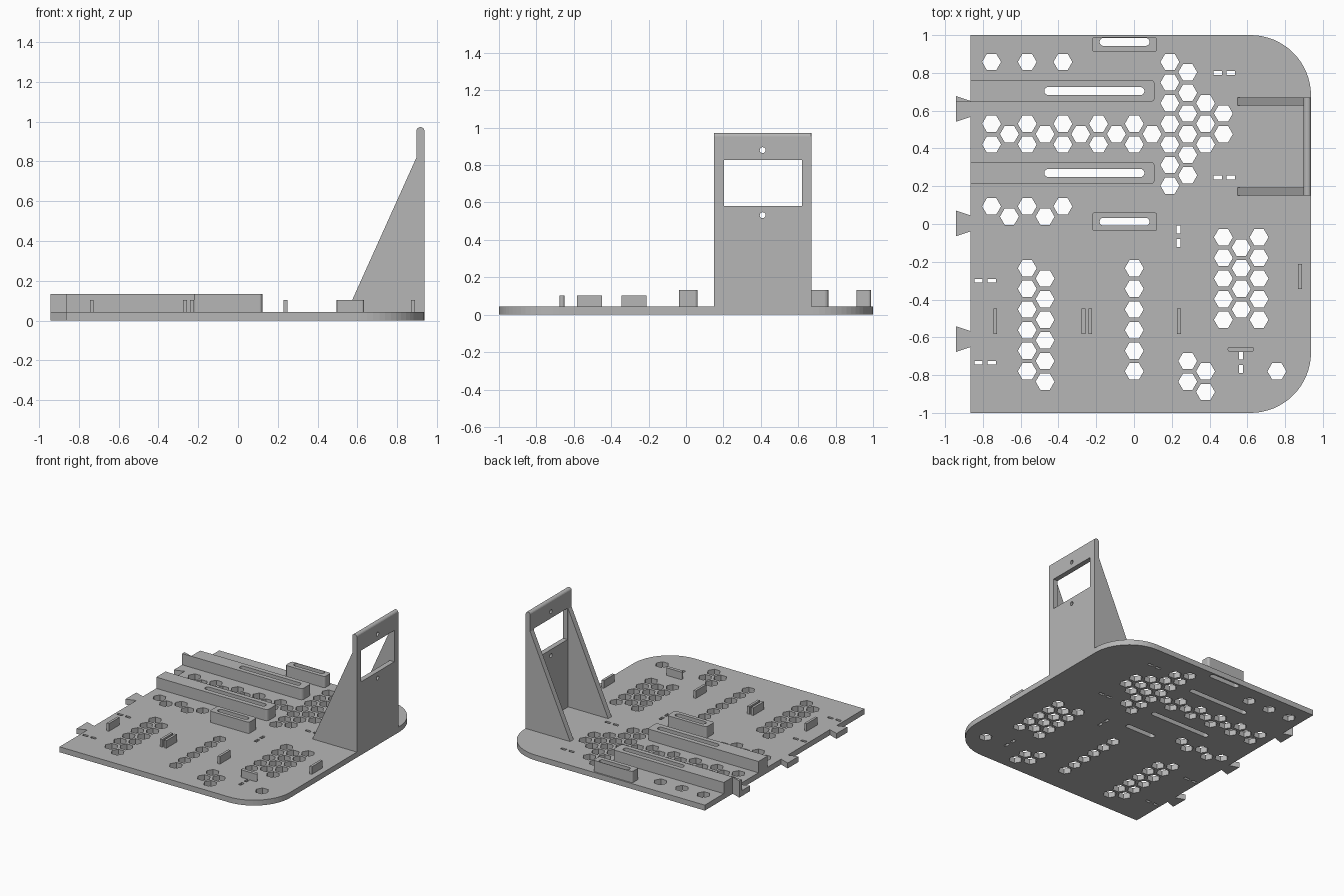
import bpy, bmesh, math
from mathutils import Vector

if "Cube" in bpy.data.objects:
    bpy.data.objects.remove(bpy.data.objects["Cube"])

grey = bpy.data.materials.new("light_grey")
grey.diffuse_color = (0.47, 0.47, 0.47, 1)
grey.use_nodes = True
grey.node_tree.nodes["Principled BSDF"].inputs["Base Color"].default_value = grey.diffuse_color
TOP = 0.043          # plate thickness
RAIL_TOP = 0.132
CLIP_TOP = 0.103


def arc(cx, cy, r, a0, a1, n):
    return [(cx + r * math.cos(math.radians(a0 + (a1 - a0) * i / n)),
             cy + r * math.sin(math.radians(a0 + (a1 - a0) * i / n))) for i in range(n + 1)]


def rect(x0, x1, y0, y1):
    return [(x0, y0), (x1, y0), (x1, y1), (x0, y1)]


def rounded(x0, x1, y0, y1, r, n=5):
    return (arc(x1 - r, y0 + r, r, -90, 0, n) + arc(x1 - r, y1 - r, r, 0, 90, n)
            + arc(x0 + r, y1 - r, r, 90, 180, n) + arc(x0 + r, y0 + r, r, 180, 270, n))


def ngon(cx, cy, r, n):
    return arc(cx, cy, r, 0, 360, n)[:-1]


def prism(name, loops, lo, hi, axis="z"):
    """Extrude an outline with holes (further loops) along an axis."""
    cu = bpy.data.curves.new(name, "CURVE")
    cu.dimensions, cu.fill_mode = "2D", "BOTH"
    cu.extrude = (hi - lo) / 2
    for pts in loops:
        sp = cu.splines.new("POLY")
        sp.points.add(len(pts) - 1)
        sp.use_cyclic_u = True
        for p, (u, v) in zip(sp.points, pts):
            p.co = (u, v, 0, 1)
    tmp = bpy.data.objects.new(name + "_outline", cu)
    bpy.context.collection.objects.link(tmp)
    bpy.context.view_layer.update()
    me = bpy.data.meshes.new_from_object(tmp.evaluated_get(bpy.context.evaluated_depsgraph_get()))
    bpy.data.objects.remove(tmp)
    bpy.data.curves.remove(cu)
    mid = (lo + hi) / 2
    for vert in me.vertices:
        u, v, w = vert.co
        w += mid
        vert.co = {"z": (u, v, w), "x": (w, u, v), "y": (u, w, v)}[axis]
    bm = bmesh.new()
    bm.from_mesh(me)
    bmesh.ops.remove_doubles(bm, verts=bm.verts, dist=1e-5)
    bmesh.ops.dissolve_limit(bm, angle_limit=0.01, verts=bm.verts, edges=bm.edges)
    bmesh.ops.recalc_face_normals(bm, faces=bm.faces)
    for f in bm.faces:
        f.smooth = False
        f.material_index = 0
    bm.to_mesh(me)
    bm.free()
    me.name = name
    me.materials.clear()
    me.materials.append(grey)
    ob = bpy.data.objects.new(name, me)
    bpy.context.collection.objects.link(ob)
    return ob


# Plate outline: rounded right corners, dovetail tabs on the left edge
LEFT, TAB, RIGHT, R = -0.865, -0.942, 0.937, 0.32
outline = [(LEFT, -1)] + arc(RIGHT - R, -1 + R, R, -90, 0, 16) \
    + arc(RIGHT - R, 1 - R, R, 0, 90, 16) + [(LEFT, 1)]
for c in (0.609, 0.003, -0.609):
    outline += [(LEFT, c + 0.042), (TAB, c + 0.068), (TAB, c - 0.068), (LEFT, c - 0.042)]

# Hexagonal vents: column -> rows on a honeycomb grid
r = lambda a, b: list(range(a, b + 1))
vents = {0: [0, 3, 4, 7], 1: [3, 7], 2: [0, 3, 4, 7] + r(10, 15), 3: [3, 7] + r(10, 15),
         4: [0, 3, 4, 7], 5: [3], 6: [3, 4], 7: [3], 8: [3, 4] + r(10, 15), 9: [3],
         10: r(0, 6), 11: r(0, 5) + [14, 15], 12: [2, 3, 4, 15, 16],
         13: [2, 3] + r(8, 12), 14: r(9, 12), 15: r(8, 12), 16: [15]}
holes = [ngon(-0.754 + 0.0944 * k, 0.858 - 0.1092 * (j + 0.5 * (k % 2)), 0.05, 6)
         for k, rows in vents.items() for j in rows]

# Small tie slots in pairs
for x, y in ((-0.788, -0.301), (-0.788, -0.734), (0.478, 0.8), (0.478, 0.246)):
    for s in (-1, 1):
        holes.append(rect(x + s * 0.035 - 0.022, x + s * 0.035 + 0.022, y - 0.01, y + 0.01))
for x, y in ((0.236, -0.065), (0.566, -0.732)):
    for s in (-1, 1):
        holes.append(rect(x - 0.011, x + 0.011, y + s * 0.035 - 0.021, y + s * 0.035 + 0.021))

# Long slots shared by the plate and the rails
long_slots = [rounded(-0.475, 0.055, y - 0.021, y + 0.021, 0.0205) for y in (0.704, 0.27)]
short_slots = [rounded(-0.182, 0.082, y - 0.021, y + 0.021, 0.0205) for y in (0.964, 0.012)]

prism("base_plate", [outline] + holes + long_slots + short_slots, 0, TOP)


# Raised rails around the slots
def long_rail(y0, y1, left):
    e = 0.022
    return left + arc(0.11 - e, y0 + e, e, -90, 0, 5) + arc(0.11 - e, y1 - e, e, 0, 90, 5)


prism("rear_long_rail", [long_rail(0.647, 0.762, [(LEFT, 0.762), (LEFT, 0.651), (TAB, 0.677),
                                                  (TAB, 0.647)]), long_slots[0]], TOP, RAIL_TOP)
prism("front_long_rail", [long_rail(0.212, 0.328, [(LEFT, 0.328), (LEFT, 0.212)]),
                          long_slots[1]], TOP, RAIL_TOP)
prism("rear_short_rail", [rounded(-0.222, 0.122, 0.911, 0.989, 0.015), short_slots[0]], TOP, RAIL_TOP)
prism("front_short_rail", [rounded(-0.222, 0.122, -0.038, 0.062, 0.015), short_slots[1]], TOP, RAIL_TOP)

# Thin locating fins
for i, (x, y) in enumerate(((-0.735, -0.515), (-0.267, -0.515), (-0.232, -0.515),
                            (0.238, -0.515), (0.879, -0.278))):
    prism(f"fin_{i + 1}", [rect(x - 0.01, x + 0.01, y - 0.067, y + 0.067)], TOP, CLIP_TOP)
prism("cross_fin", [rounded(0.496, 0.634, -0.677, -0.65, 0.012)], TOP, CLIP_TOP)

# Upright panel with window, screw holes and a rounded top edge
Y0, Y1, PX = 0.151, 0.67, 0.897
panel = prism("upright_panel", [rect(Y0, Y1, TOP, 0.972), rect(0.203, 0.62, 0.58, 0.828),
                                ngon(0.41, 0.88, 0.016, 12), ngon(0.41, 0.532, 0.016, 12)],
              PX, RIGHT, "x")
bm = bmesh.new()
bm.from_mesh(panel.data)
tops = [e for e in bm.edges if all(v.co.z > 0.971 for v in e.verts) and e.calc_length() > 0.1]
bmesh.ops.bevel(bm, geom=tops, offset=0.0195, segments=6, profile=0.5, affect="EDGES")
bm.to_mesh(panel.data)
bm.free()

# Triangular gussets behind the panel
for name, y in (("front_gusset", Y0), ("rear_gusset", Y1 - 0.043)):
    prism(name, [[(0.547, TOP), (PX, TOP), (PX, 0.82)]], y, y + 0.043, "y")
